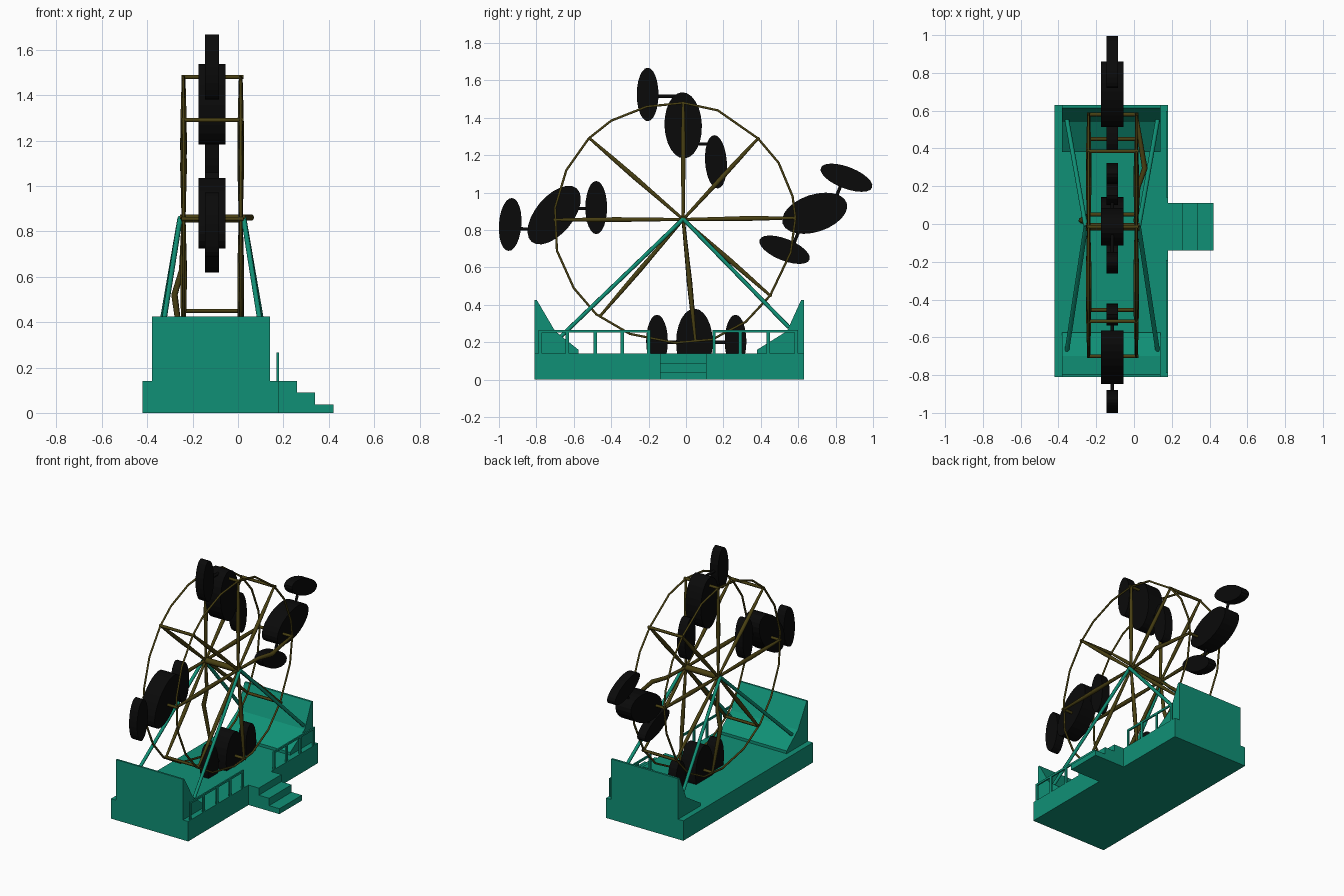
import bpy, bmesh
from math import cos, sin, radians
from mathutils import Matrix, Vector

if "Cube" in bpy.data.objects:
    bpy.data.objects.remove(bpy.data.objects["Cube"])


def material(name, rgb):
    m = bpy.data.materials.new(name)
    m.diffuse_color = (*rgb, 1)
    m.use_nodes = True
    m.node_tree.nodes["Principled BSDF"].inputs["Base Color"].default_value = m.diffuse_color
    return m


TEAL = material("teal_paint", (0.005, 0.28, 0.18))
OLIVE = material("olive_metal", (0.065, 0.05, 0.006))
BLACK = material("black_rubber", (0.003, 0.003, 0.003))
CX = -0.115            # middle plane of the wheel
SIDES = (-0.24, 0.012)  # the two wheel frames


def finish(name, bm, mat):
    bmesh.ops.recalc_face_normals(bm, faces=bm.faces[:])
    me = bpy.data.meshes.new(name)
    bm.to_mesh(me)
    bm.free()
    me.materials.append(mat)
    ob = bpy.data.objects.new(name, me)
    bpy.context.collection.objects.link(ob)
    return ob


def box(name, x0, x1, y0, y1, z0, z1, mat=TEAL):
    bm = bmesh.new()
    m = Matrix.Translation(((x0 + x1) / 2, (y0 + y1) / 2, (z0 + z1) / 2)) \
        @ Matrix.Diagonal((x1 - x0, y1 - y0, z1 - z0, 1))
    bmesh.ops.create_cube(bm, size=1, matrix=m)
    return finish(name, bm, mat)


def prism(name, profile, x0, x1, mat=TEAL):
    """Extrude a (y, z) profile along x."""
    bm = bmesh.new()
    f = bm.faces.new([bm.verts.new((x0, y, z)) for y, z in profile])
    ext = bmesh.ops.extrude_face_region(bm, geom=[f])
    verts = [v for v in ext["geom"] if isinstance(v, bmesh.types.BMVert)]
    bmesh.ops.translate(bm, verts=verts, vec=(x1 - x0, 0, 0))
    return finish(name, bm, mat)


def tube(name, pts, r, mat, radii=None, closed=False):
    cu = bpy.data.curves.new(name, 'CURVE')
    cu.dimensions = '3D'
    cu.bevel_depth = r
    cu.bevel_resolution = 1
    cu.use_fill_caps = True
    sp = cu.splines.new('POLY')
    sp.points.add(len(pts) - 1)
    for i, p in enumerate(pts):
        sp.points[i].co = (*p, 1)
        sp.points[i].radius = radii[i] if radii else 1
    sp.use_cyclic_u = closed
    cu.materials.append(mat)
    ob = bpy.data.objects.new(name, cu)
    bpy.context.collection.objects.link(ob)
    return ob


def disc(name, y, z, a, b, angle, thick):
    """Oval disc facing x, long axis a tilted by angle in the y-z plane."""
    c, s = cos(radians(angle)), sin(radians(angle))
    m = Matrix(((0, 0, thick, CX), (c * a, -s * b, 0, y),
                (s * a, c * b, 0, z), (0, 0, 0, 1)))
    bm = bmesh.new()
    bmesh.ops.create_cone(bm, cap_ends=True, segments=24, radius1=1,
                          radius2=1, depth=1, matrix=m)
    return finish(name, bm, BLACK)


# Platform and steps
box("platform", -0.42, 0.18, -0.81, 0.63, 0, 0.14)
for i, h in enumerate((0.14, 0.09, 0.038)):
    box(f"step_{i}", 0.18 + 0.08 * i, 0.26 + 0.08 * i, -0.14, 0.11, 0, h)

# Curved end ramps
prism("ramp_front", [(-0.81, 0.14), (-0.81, 0.425), (-0.797, 0.425),
                     (-0.70, 0.26), (-0.575, 0.16), (-0.575, 0.14)], -0.38, 0.14)
prism("ramp_back", [(0.63, 0.14), (0.63, 0.425), (0.615, 0.425),
                    (0.54, 0.26), (0.38, 0.16), (0.38, 0.14)], -0.38, 0.14)

# Railings either side of the steps
for label, posts in (("front", (-0.78, -0.635, -0.485, -0.34, -0.20)),
                     ("back", (0.15, 0.29, 0.44, 0.59))):
    for i, y in enumerate(posts):
        box(f"rail_post_{label}_{i}", 0.17, 0.18, y - 0.009, y + 0.009, 0.14, 0.26)
    box(f"handrail_{label}", 0.17, 0.18, posts[0] - 0.009, posts[-1] + 0.009, 0.252, 0.266)

# Slanted support legs
for side, sx in (("right", 1), ("left", -1)):
    for end, y, z in (("front", -0.67, 0.23), ("back", 0.55, 0.28)):
        tube(f"support_leg_{side}_{end}",
             [(CX + sx * 0.14, -0.015, 0.86), (CX + sx * 0.24, y, z)], 0.012, TEAL)

# Wheel rims
RIM = [(-0.70, 0.92), (-0.64, 1.12), (-0.52, 1.29), (-0.40, 1.385), (-0.21, 1.46),
       (-0.015, 1.48), (0.17, 1.44), (0.385, 1.29), (0.495, 1.16), (0.57, 0.98),
       (0.585, 0.865), (0.56, 0.68), (0.45, 0.45), (0.32, 0.31), (0.14, 0.215),
       (-0.06, 0.197), (-0.30, 0.245), (-0.48, 0.35), (-0.60, 0.49), (-0.69, 0.69)]
for x, side in zip(SIDES, ("left", "right")):
    tube(f"rim_{side}", [(x, y, z) for y, z in RIM], 0.007, OLIVE, closed=True)

# Tapered spokes, two of them bent outwards, with cross bars at their tips
HUB = (-0.015, 0.857)
TIPS = [(-0.70, 0.855), (-0.515, 1.29), (-0.015, 1.48), (0.385, 1.29),
        (0.58, 0.865), (0.45, 0.45), (0.05, 0.21), (-0.455, 0.345)]
BENT = {(1, 4): 0.045, (0, 6): -0.04}
for i, tip in enumerate(TIPS):
    for s, x in enumerate(SIDES):
        bend = BENT.get((s, i), 0)
        pts = [(x + dx, HUB[0] + (tip[0] - HUB[0]) * t, HUB[1] + (tip[1] - HUB[1]) * t)
               for t, dx in ((0, 0), (0.35, bend * 0.2), (0.52, bend), (0.75, bend * 0.5), (1, 0))]
        tube(f"spoke_{i}_{s}", pts, 0.015, OLIVE, radii=(0.6, 0.85, 1, 0.85, 0.55))
    tube(f"cross_bar_{i}", [(SIDES[0] - 0.008, *tip), (SIDES[1] + 0.012, *tip)], 0.01, OLIVE)
tube("axle", [(-0.255, *HUB), (0.03, *HUB)], 0.02, OLIVE)

# Hanging cars: one large oval and two small ovals joined by rods
CARS = {
    "top": ((-0.015, 1.36, 0.177, 0.10, 92),
            (-0.205, 1.525, 0.143, 0.058, 90), (0.16, 1.165, 0.143, 0.058, 94),
            ((-0.20, 1.515), (-0.01, 1.515)), ((0.0, 1.26), (0.16, 1.26))),
    "front": ((-0.705, 0.88, 0.187, 0.10, 50),
              (-0.94, 0.83, 0.142, 0.06, 86), (-0.48, 0.92, 0.142, 0.058, 90),
              ((-0.94, 0.81), (-0.75, 0.80)), ((-0.66, 0.915), (-0.48, 0.915))),
    "back": ((0.688, 0.89, 0.18, 0.10, 18),
             (0.858, 1.08, 0.147, 0.058, -21), (0.527, 0.695, 0.144, 0.058, -22),
             ((0.78, 0.92), (0.84, 1.07)), ((0.63, 0.86), (0.565, 0.70))),
    "bottom": ((0.045, 0.20, 0.18, 0.098, 90),
               (-0.155, 0.205, 0.142, 0.058, 90), (0.265, 0.205, 0.142, 0.058, 90),
               ((-0.155, 0.20), (0.04, 0.20)), ((0.04, 0.20), (0.265, 0.20))),
}
for name, (big, s1, s2, r1, r2) in CARS.items():
    disc(f"car_{name}_body", *big, 0.12)
    for i, (small, rod) in enumerate(((s1, r1), (s2, r2))):
        disc(f"car_{name}_pod_{i}", *small, 0.062)
        tube(f"car_{name}_rod_{i}", [(CX, *p) for p in rod], 0.01, BLACK)
